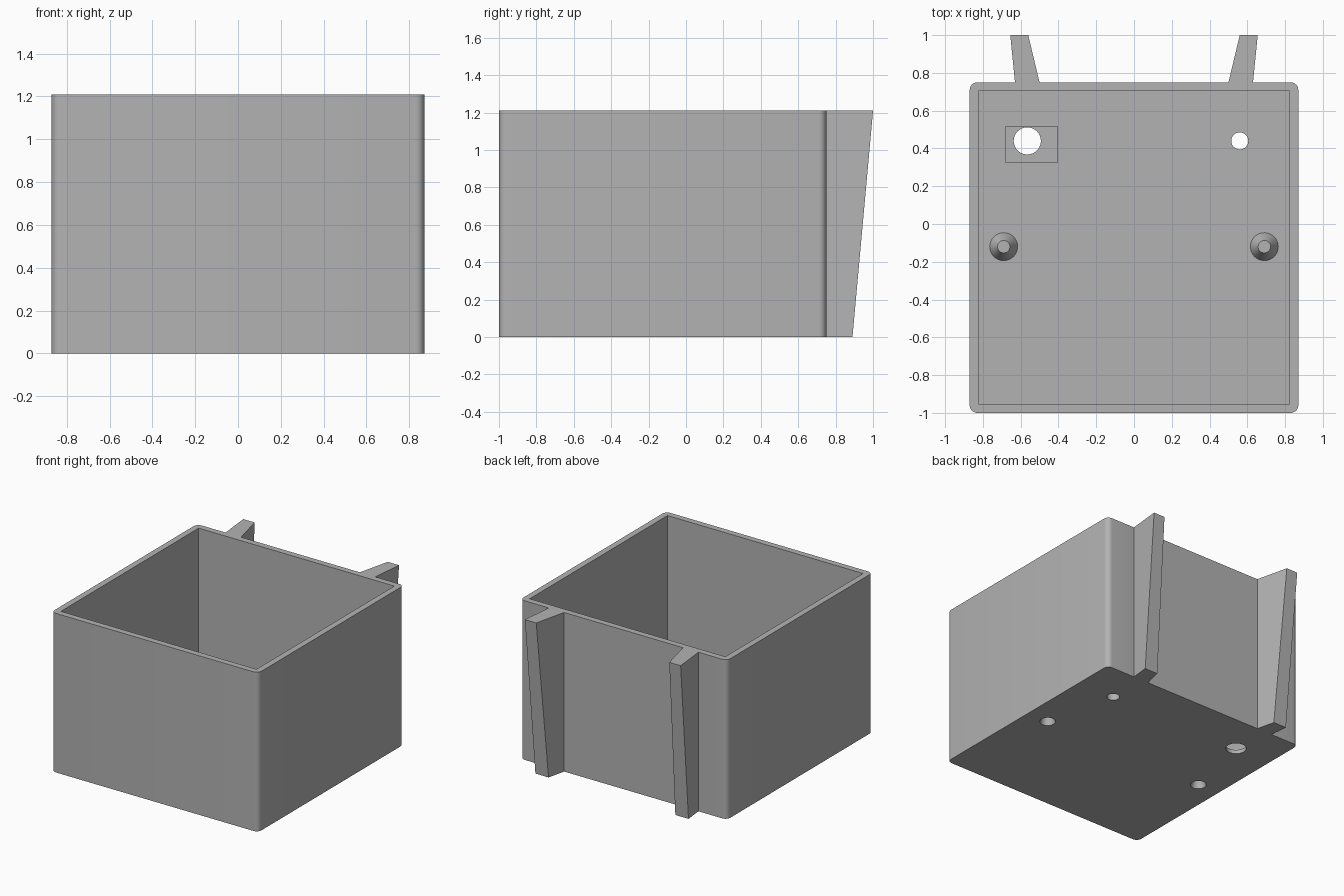
import bpy, bmesh, math
from mathutils import Matrix

cube = bpy.data.objects.get("Cube")
if cube:
    bpy.data.objects.remove(cube, do_unlink=True)

HALF_X, FRONT, BACK, HEIGHT = 0.87, -1.0, 0.75, 1.21
WALL, FLOOR, RADIUS = 0.047, 0.05, 0.04

grey = bpy.data.materials.new("plain grey")
grey.use_nodes = True
grey.diffuse_color = (0.45, 0.45, 0.45, 1)
grey.node_tree.nodes["Principled BSDF"].inputs["Base Color"].default_value = grey.diffuse_color


def make_object(name, bm):
    bmesh.ops.recalc_face_normals(bm, faces=bm.faces)
    mesh = bpy.data.meshes.new(name)
    bm.to_mesh(mesh)
    bm.free()
    mesh.materials.append(grey)
    obj = bpy.data.objects.new(name, mesh)
    bpy.context.collection.objects.link(obj)
    return obj


def box(name, x0, x1, y0, y1, z0, z1):
    bm = bmesh.new()
    bmesh.ops.create_cube(bm, size=1)
    for v in bm.verts:
        v.co.x = x1 if v.co.x > 0 else x0
        v.co.y = y1 if v.co.y > 0 else y0
        v.co.z = z1 if v.co.z > 0 else z0
    return make_object(name, bm)


def cone(name, x, y, z0, z1, r0, r1):
    bm = bmesh.new()
    bmesh.ops.create_cone(bm, cap_ends=True, segments=40, radius1=r0, radius2=r1, depth=z1 - z0,
                          matrix=Matrix.Translation((x, y, (z0 + z1) / 2)))
    return make_object(name, bm)


def combine(target, tool, operation):
    tool.hide_render = True
    bpy.context.view_layer.objects.active = target
    mod = target.modifiers.new(operation, 'BOOLEAN')
    mod.operation, mod.object, mod.solver = operation, tool, 'EXACT'
    bpy.ops.object.modifier_apply(modifier=mod.name)
    bpy.data.objects.remove(tool, do_unlink=True)


def corner(cx, cy, start):
    return [(cx + RADIUS * math.cos(a), cy + RADIUS * math.sin(a))
            for a in (math.radians(start + 15 * i) for i in range(7))]


# Outline of the box with its two rear fins, right half mirrored from the left
fin = [(0.63, BACK), (0.655, 1.0), (0.56, 1.0), (0.50, BACK)]
half = (corner(HALF_X - RADIUS, FRONT + RADIUS, -90)
        + corner(HALF_X - RADIUS, BACK - RADIUS, 0) + fin)
outline = half + [(-x, y) for x, y in reversed(half)]

# Extrude the outline upwards
bm = bmesh.new()
base = bm.faces.new([bm.verts.new((x, y, 0)) for x, y in outline])
top = bmesh.ops.extrude_face_region(bm, geom=[base])
for v in top["geom"]:
    if isinstance(v, bmesh.types.BMVert):
        v.co.z = HEIGHT

# Lean the rear faces of the fins inwards towards the base
lean = 0.11 / (1.0 - BACK)
for v in bm.verts:
    if v.co.y > 0.99 and v.co.z < 0.1:
        side = math.copysign(1, v.co.x)
        root = 0.63 if abs(v.co.x) > 0.6 else 0.50
        v.co.x += (side * root - v.co.x) * lean
        v.co.y -= 0.11
body = make_object("open_box", bm)

# Hollow interior and the shallow pocket in the floor
combine(body, box("cavity", WALL - HALF_X, HALF_X - WALL, FRONT + WALL, BACK - WALL,
                  FLOOR, HEIGHT + 0.2), 'DIFFERENCE')
combine(body, box("pocket", -0.68, -0.405, 0.325, 0.515, 0.03, 0.3), 'DIFFERENCE')

# Tapered bosses, hollow from below
for x in (-0.69, 0.69):
    combine(body, cone("boss", x, -0.12, 0.04, 0.13, 0.079, 0.033), 'UNION')
    combine(body, cone("boss_hollow", x, -0.12, -0.01, 0.1, 0.058, 0.025), 'DIFFERENCE')

# Holes through the floor
for x, r in ((-0.565, 0.072), (0.56, 0.045)):
    combine(body, cone("hole", x, 0.44, -0.1, 0.3, r, r), 'DIFFERENCE')

bpy.ops.object.select_all(action='DESELECT')
body.select_set(True)
bpy.context.view_layer.objects.active = body
bpy.ops.object.shade_smooth_by_angle(angle=math.radians(30))
